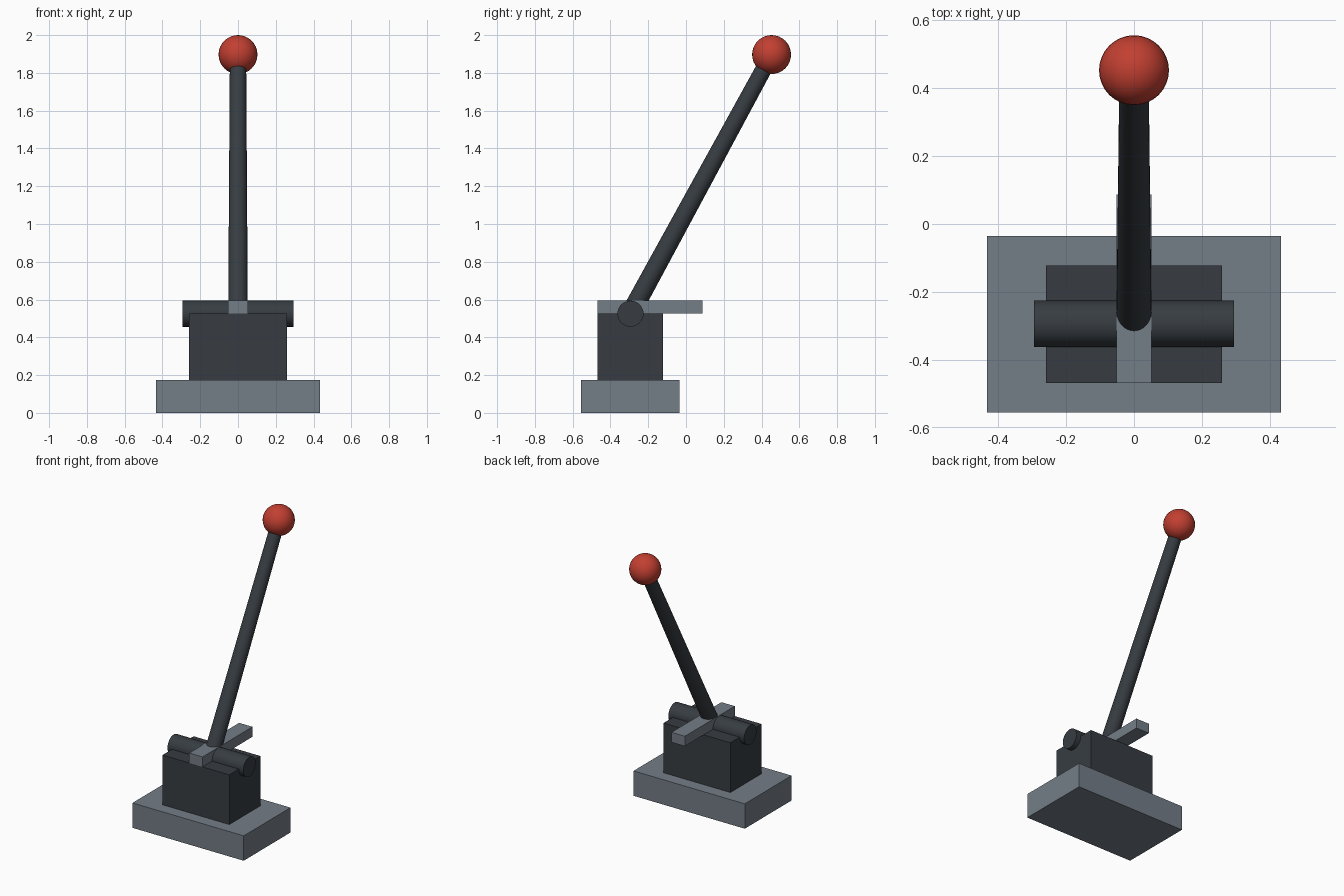
import bpy
import math
from mathutils import Vector

if "Cube" in bpy.data.objects:
    bpy.data.objects.remove(bpy.data.objects["Cube"])


def material(name, rgb):
    m = bpy.data.materials.new(name)
    m.diffuse_color = (*rgb, 1.0)
    m.use_nodes = True
    m.node_tree.nodes["Principled BSDF"].inputs["Base Color"].default_value = m.diffuse_color
    return m


STEEL = material("steel grey", (0.174, 0.205, 0.242))
DARK = material("dark grey", (0.038, 0.046, 0.054))
RED = material("red", (0.54, 0.050, 0.031))


def finish(name, mat, smooth=False):
    ob = bpy.context.object
    ob.name = name
    ob.data.materials.append(mat)
    if smooth:
        bpy.ops.object.shade_smooth_by_angle(angle=math.radians(35))
    return ob


def box(name, mat, half_x, y, z):
    """Box centred on x, spanning the given y and z ranges."""
    bpy.ops.mesh.primitive_cube_add(size=1, location=(0, sum(y) / 2, sum(z) / 2))
    bpy.context.object.scale = (2 * half_x, y[1] - y[0], z[1] - z[0])
    bpy.ops.object.transform_apply(location=False, rotation=False, scale=True)
    return finish(name, mat)


def rod(name, mat, start, end, r1, r2, sides=32):
    """Round bar between two points, with its own radius at each end."""
    a, b = Vector(start), Vector(end)
    bpy.ops.mesh.primitive_cone_add(vertices=sides, radius1=r1, radius2=r2,
                                    depth=(b - a).length, location=(a + b) / 2)
    bpy.context.object.rotation_euler = (b - a).to_track_quat('Z', 'Y').to_euler()
    return finish(name, mat, smooth=True)


# Floor plate, housing and the guide bar on top
box("base_plate", STEEL, 0.433, (-0.555, -0.035), (0, 0.175))
box("housing", DARK, 0.26, (-0.468, -0.122), (0.175, 0.525))
box("guide_bar", STEEL, 0.052, (-0.468, 0.087), (0.525, 0.595))

# Pivot pin and the tapered lever rising from it
pivot = (0, -0.294, 0.525)
knob_centre = (0, 0.453, 1.897)
rod("pivot_pin", DARK, (-0.295, *pivot[1:]), (0.295, *pivot[1:]), 0.069, 0.069)
rod("lever", DARK, pivot, knob_centre, 0.052, 0.043)

# Ball knob
bpy.ops.mesh.primitive_uv_sphere_add(segments=32, ring_count=16, radius=0.103,
                                     location=knob_centre)
finish("knob", RED, smooth=True)
